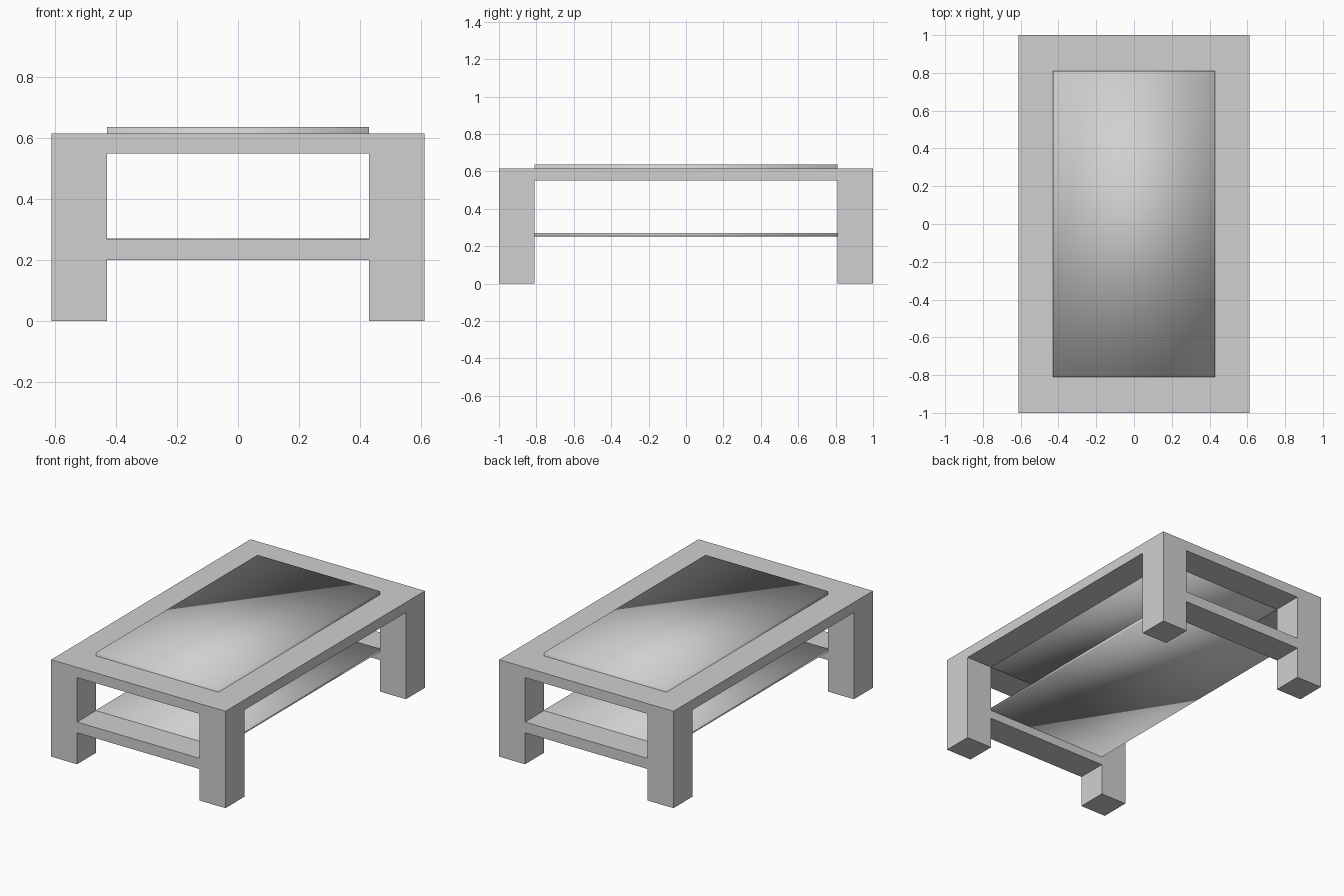
import bpy

if "Cube" in bpy.data.objects:
    bpy.data.objects.remove(bpy.data.objects["Cube"], do_unlink=True)

# Overall sizes
HALF_X, HALF_Y, TOP = 0.612, 1.0, 0.615
IN_X, IN_Y = 0.43, 0.81
RAIL_Z = 0.55
BAR_LOW, BAR_HIGH = 0.20, 0.268

grey = bpy.data.materials.new("light_grey")
grey.use_nodes = True
colour = (0.63, 0.63, 0.63, 1)
grey.diffuse_color = colour
grey.node_tree.nodes["Principled BSDF"].inputs["Base Color"].default_value = colour


def box(name, half_x, half_y, low, high):
    """Box centred on the z axis between two heights."""
    bpy.ops.mesh.primitive_cube_add(size=2, location=(0, 0, (low + high) / 2))
    ob = bpy.context.object
    ob.name = ob.data.name = name
    ob.scale = (half_x, half_y, (high - low) / 2)
    bpy.ops.object.transform_apply(location=True, rotation=False, scale=True)
    ob.data.materials.append(grey)
    return ob


# Frame: one block with legs, rails and end stretchers left by the openings
frame = box("table_frame", HALF_X, HALF_Y, 0, TOP)
openings = [
    box("under_end_cutter", IN_X, 2, -1, BAR_LOW),
    box("end_window_cutter", IN_X, 2, BAR_HIGH, RAIL_Z),
    box("side_cutter", 2, IN_Y, -1, RAIL_Z),
    box("top_cutter", IN_X, IN_Y, 0.3, 1),
]
bpy.context.view_layer.objects.active = frame
for cutter in openings:
    cutter.hide_render = True
    mod = frame.modifiers.new(cutter.name, "BOOLEAN")
    mod.operation = "DIFFERENCE"
    mod.solver = "EXACT"
    mod.object = cutter
    bpy.ops.object.modifier_apply(modifier=mod.name)
for cutter in openings:
    bpy.data.objects.remove(cutter, do_unlink=True)

# Softly shaded top panel and lower shelf
panel = box("top_panel", IN_X, IN_Y, RAIL_Z, 0.637)
shelf = box("lower_shelf", IN_X, IN_Y, 0.253, 0.271)
for slab in (panel, shelf):
    for face in slab.data.polygons:
        face.use_smooth = True
